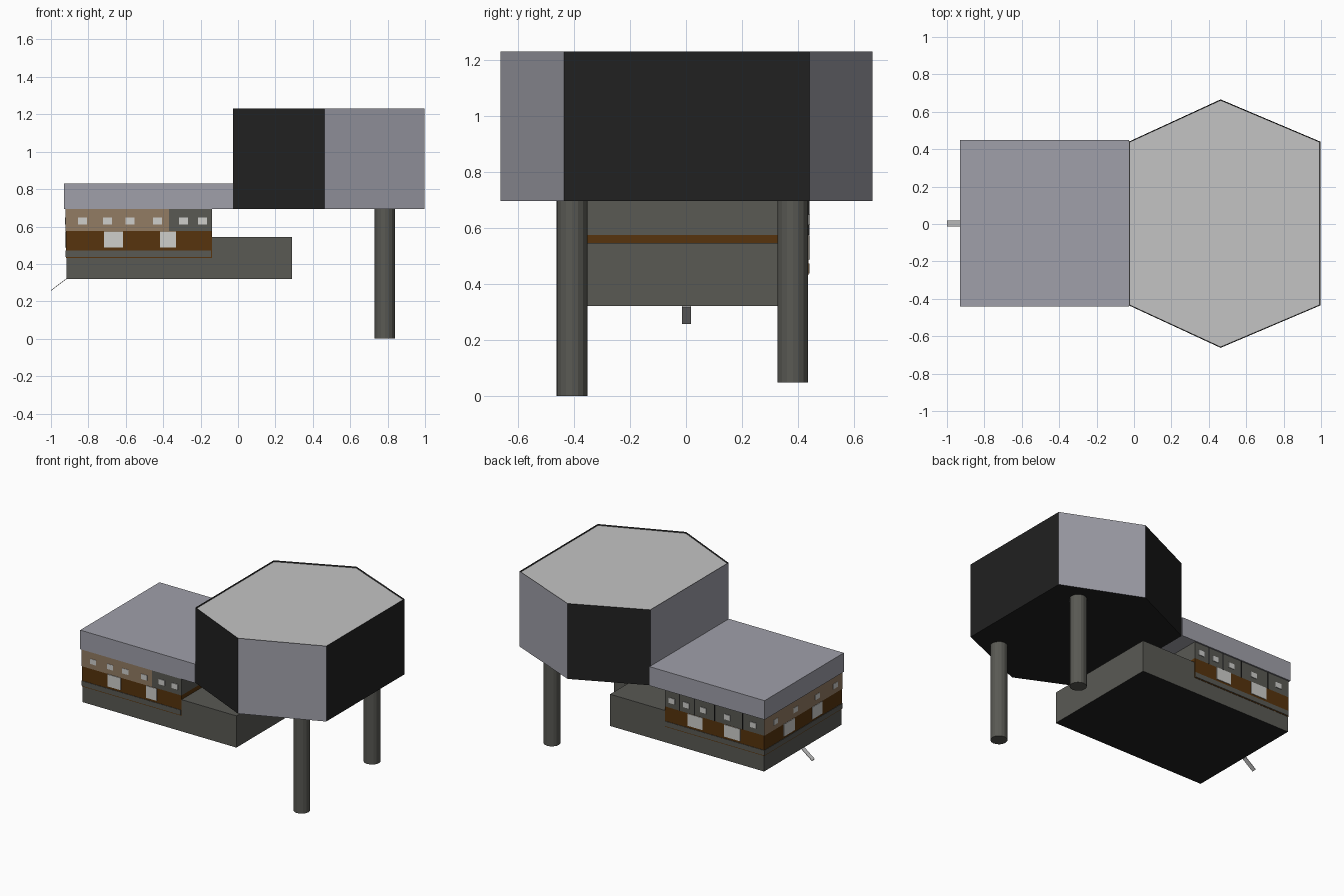
import bpy, bmesh, math
from mathutils import Vector

if "Cube" in bpy.data.objects:
    bpy.data.objects.remove(bpy.data.objects["Cube"])


def material(name, r, g, b):
    m = bpy.data.materials.new(name)
    m.diffuse_color = (r, g, b, 1)
    m.use_nodes = True
    m.node_tree.nodes["Principled BSDF"].inputs["Base Color"].default_value = m.diffuse_color
    return m


GREY = material("blue grey cladding", 0.35, 0.35, 0.40)
BLACK = material("black cladding", 0.015, 0.015, 0.015)
LIGHT = material("light grey roof", 0.55, 0.55, 0.55)
STONE = material("dark grey stone", 0.10, 0.10, 0.088)
BROWN = material("brown timber", 0.095, 0.034, 0.004)
TAN = material("tan panel", 0.29, 0.20, 0.125)
GLASS = material("pale window", 0.62, 0.62, 0.60)


def finish(name, bm, mats):
    bmesh.ops.recalc_face_normals(bm, faces=bm.faces[:])
    me = bpy.data.meshes.new(name)
    bm.to_mesh(me)
    bm.free()
    for m in mats:
        me.materials.append(m)
    ob = bpy.data.objects.new(name, me)
    bpy.context.collection.objects.link(ob)
    return ob


def box(name, lo, hi, mat):
    bm = bmesh.new()
    bmesh.ops.create_cube(bm, size=1)
    for v in bm.verts:
        v.co = [(l + h) / 2 + c * (h - l) for l, h, c in zip(lo, hi, v.co)]
    return finish(name, bm, [mat])


X0, X1 = -0.92, -0.14      # house ends
Y0, Y1 = -0.434, 0.438     # house front and back


def plate(name, side, a, b, z0, z1, mat, depth=0.003):
    """Thin plate on an outside wall, from a to b along that wall."""
    a, b = min(a, b), max(a, b)
    if side == "front":
        return box(name, (a, Y0 - depth, z0), (b, Y0 + 0.002, z1), mat)
    if side == "back":
        return box(name, (a, Y1 - 0.002, z0), (b, Y1 + depth, z1), mat)
    return box(name, (X0 - depth, a, z0), (X0 + 0.002, b, z1), mat)


# Hexagonal hall: alternating cladding, black underside, recessed pale roof
outline = [(-0.028, -0.435), (0.463, -0.662), (0.997, -0.435),
           (0.997, 0.44), (0.463, 0.666), (-0.028, 0.44)]
bm = bmesh.new()
bottom = bm.faces.new([bm.verts.new((x, y, 0.695)) for x, y in outline])
ext = bmesh.ops.extrude_face_region(bm, geom=[bottom], use_keep_orig=True)
for v in ext["geom"]:
    if isinstance(v, bmesh.types.BMVert):
        v.co.z = 1.23
bmesh.ops.recalc_face_normals(bm, faces=bm.faces[:])
for f in bm.faces:
    n = f.normal
    slanted_right = n.x > 0.1 and abs(n.y) > 0.1
    f.material_index = 0 if slanted_right or n.x < -0.99 else 1
top = next(f for f in bm.faces if f.normal.z > 0.9)
bmesh.ops.inset_region(bm, faces=[top], thickness=0.005, depth=0)
top.material_index = 2
for v in top.verts:
    v.co.z -= 0.008
finish("hexagonal_hall", bm, [GREY, BLACK, LIGHT])

# Two round legs under the hall
for name, y, z0 in (("front_leg", -0.407, 0.0), ("back_leg", 0.381, 0.047)):
    bm = bmesh.new()
    bmesh.ops.create_cone(bm, cap_ends=True, segments=16, radius1=0.055,
                          radius2=0.055, depth=0.70 - z0)
    bmesh.ops.translate(bm, verts=bm.verts[:], vec=(0.785, y, (0.70 + z0) / 2))
    finish(name, bm, [STONE])

# Stone base with a black underside
base = box("base", (-0.918, Y0 + 0.002, 0.32), (0.29, Y1 - 0.002, 0.545), STONE)
base.data.materials.append(BLACK)
for p in base.data.polygons:
    p.material_index = 1 if p.normal.z < -0.5 else 0

# House storeys and its flat roof
box("lower_storey", (X0, Y0, 0.431), (X1, Y1, 0.575), BROWN)
box("upper_storey", (X0, Y0, 0.575), (X1, Y1, 0.697), STONE)
box("house_roof", (-0.93, -0.44, 0.695), (-0.028, 0.448, 0.83), GREY)

# Stone stripe above the brown bottom edge, all around the outer walls
plate("front_stripe", "front", X0, X1 - 0.004, 0.437, 0.472, STONE)
plate("back_stripe", "back", X0, X1 - 0.004, 0.437, 0.472, STONE)
plate("left_stripe", "left", Y0, Y1, 0.437, 0.472, STONE)

# Tan panels on the front and left of the upper storey
plate("front_tan_panel", "front", X0, -0.37, 0.575, 0.695, TAN, 0.002)
plate("left_tan_panel", "left", Y0, Y1, 0.575, 0.695, TAN, 0.002)

# Small upper windows and tall lower windows
small = {"front": (-0.832, -0.698, -0.578, -0.43, -0.292, -0.19),
         "back": (-0.835, -0.63, -0.444, -0.31, -0.195),
         "left": (0.31, 0.09, -0.155, -0.357)}
tall = {"front": ((-0.717, -0.615), (-0.417, -0.332)),
        "back": ((-0.733, -0.608), (-0.437, -0.32)),
        "left": ((0.10, 0.223), (-0.21, -0.10))}
for side in small:
    for i, c in enumerate(small[side]):
        plate(f"{side}_small_window_{i + 1}", side, c - 0.024, c + 0.024,
              0.61, 0.647, GLASS, 0.004)
    for i, (a, b) in enumerate(tall[side]):
        plate(f"{side}_tall_window_{i + 1}", side, a, b, 0.487, 0.573, GLASS, 0.004)

# Thin dark joints between the back wall panels
for i, x in enumerate((-0.75, -0.53, -0.374, -0.257)):
    plate(f"back_joint_{i + 1}", "back", x - 0.003, x + 0.003, 0.575, 0.695, BLACK, 0.002)

# Thin sloping ramp at the left end of the base
bm = bmesh.new()
ramp = [(-0.918, 0.322), (-1.0, 0.26), (-1.0, 0.256), (-0.918, 0.318)]
face = bm.faces.new([bm.verts.new((x, -0.014, z)) for x, z in ramp])
ext = bmesh.ops.extrude_face_region(bm, geom=[face], use_keep_orig=True)
bmesh.ops.translate(bm, vec=Vector((0, 0.032, 0)),
                    verts=[v for v in ext["geom"] if isinstance(v, bmesh.types.BMVert)])
finish("ramp", bm, [LIGHT])
